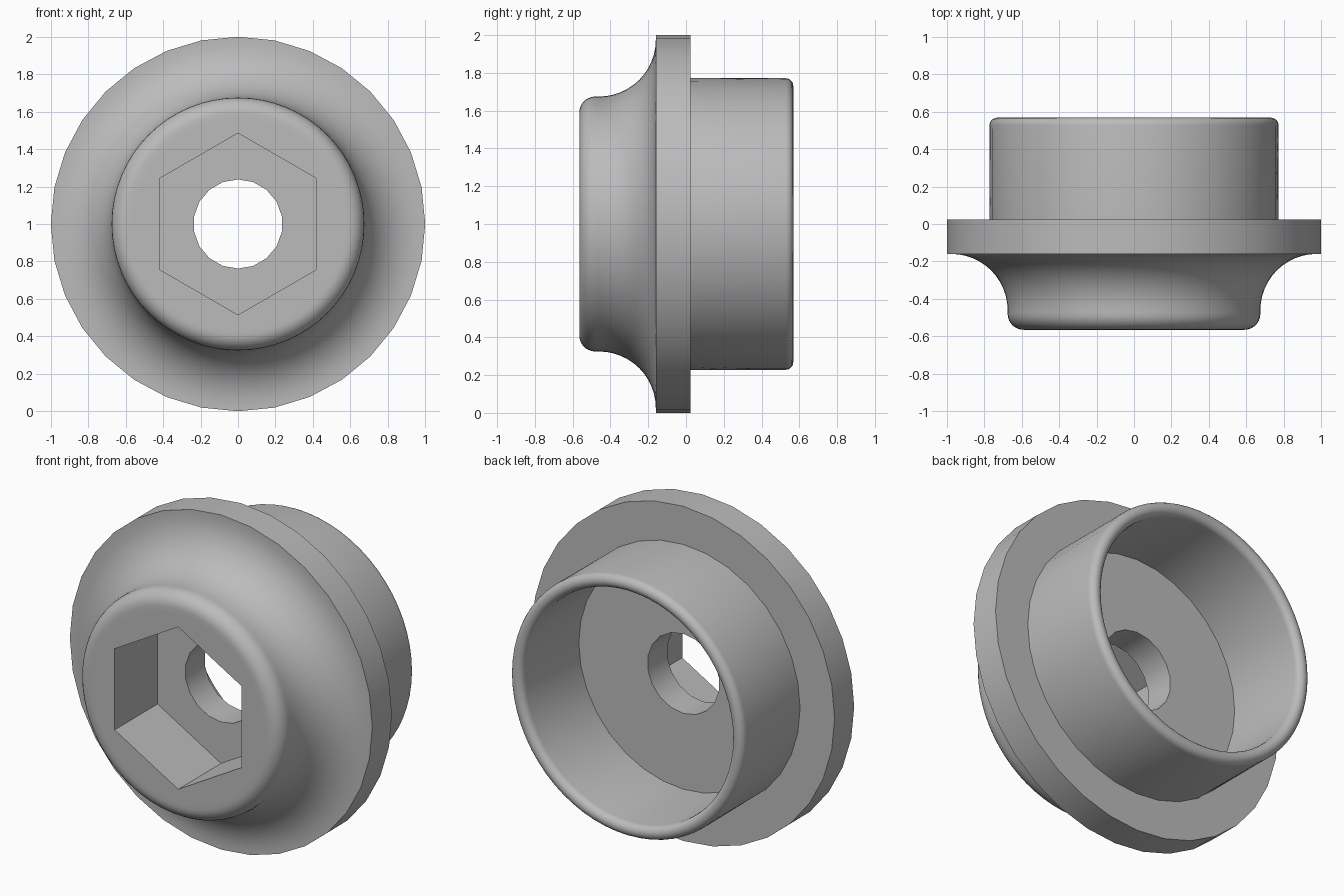
import bpy, bmesh, math

if "Cube" in bpy.data.objects:
    bpy.data.objects.remove(bpy.data.objects["Cube"])

SEG = 64          # fine steps around the axis
CZ = 1.0          # height of the axis


def arc(cr, cy, rad, a0, a1, n):
    """Arc points (radius, y, coarse) in the lathe profile."""
    pts = []
    for i in range(n + 1):
        a = math.radians(a0 + (a1 - a0) * i / n)
        pts.append((cr + rad * math.cos(a), cy + rad * math.sin(a), False))
    return pts


def finish(bm, name):
    bmesh.ops.remove_doubles(bm, verts=bm.verts, dist=1e-5)
    bmesh.ops.recalc_face_normals(bm, faces=bm.faces)
    me = bpy.data.meshes.new(name)
    bm.to_mesh(me)
    bm.free()
    ob = bpy.data.objects.new(name, me)
    bpy.context.collection.objects.link(ob)
    return ob


def lathe(name, profile):
    """Revolve a profile about the y axis; coarse points give half the sides."""
    bm = bmesh.new()
    rings = []
    for r, y, coarse in profile:
        ring = []
        for i in range(SEG):
            t = 2 * math.pi * i / SEG
            k = r * math.cos(2 * math.pi / SEG) if coarse and i % 2 else r
            ring.append(bm.verts.new((k * math.sin(t), y, CZ + k * math.cos(t))))
        rings.append(ring)
    for a, b in zip(rings, rings[1:]):
        for i in range(SEG):
            j = (i + 1) % SEG
            bm.faces.new((a[i], a[j], b[j], b[i]))
    bm.faces.new(rings[0])
    bm.faces.new(rings[-1])
    return finish(bm, name)


def prism(name, sides, r, y0, y1):
    """Cutter prism along y with a corner at the top."""
    bm = bmesh.new()
    rings = [[bm.verts.new((r * math.sin(2 * math.pi * i / sides), y,
                            CZ + r * math.cos(2 * math.pi * i / sides)))
              for i in range(sides)] for y in (y0, y1)]
    for i in range(sides):
        j = (i + 1) % sides
        bm.faces.new((rings[0][i], rings[0][j], rings[1][j], rings[1][i]))
    bm.faces.new(rings[0])
    bm.faces.new(rings[1])
    ob = finish(bm, name)
    ob.hide_render = True
    return ob


# Hub face, rounded edge, flared neck, flange, rear collar with rounded rim, cup floor
profile = [(0.56, -0.565, False)]
profile += arc(0.59, -0.48, 0.085, -90, 0, 7)
profile += arc(0.975, -0.46, 0.30, 180, 90, 12)
profile += [(1.0, -0.16, True), (1.0, 0.025, True),
            (0.772, 0.025, True)]
profile += arc(0.7315, 0.5275, 0.0405, 0, 180, 10)
profile += [(0.691, 0.025, True)]
body = lathe("flanged_hub", profile)

# Hexagonal socket and through hole
cutters = [prism("hex_cutter", 6, 0.485, -0.8, -0.16),
           prism("hole_cutter", 18, 0.238, -0.5, 0.4)]
for c in cutters:
    mod = body.modifiers.new(c.name, 'BOOLEAN')
    mod.operation = 'DIFFERENCE'
    mod.solver = 'EXACT'
    mod.object = c
dg = bpy.context.evaluated_depsgraph_get()
cut = bpy.data.meshes.new_from_object(body.evaluated_get(dg))
body.modifiers.clear()
body.data = cut
for c in cutters:
    bpy.data.objects.remove(c)

# Smooth round surfaces, crisp corners
cut.shade_smooth()
cut.set_sharp_from_angle(angle=math.radians(32))

# Single grey finish
grey = bpy.data.materials.new("plain_grey")
grey.diffuse_color = (0.5, 0.5, 0.5, 1)
grey.use_nodes = True
grey.node_tree.nodes["Principled BSDF"].inputs["Base Color"].default_value = grey.diffuse_color
cut.materials.clear()
cut.materials.append(grey)
